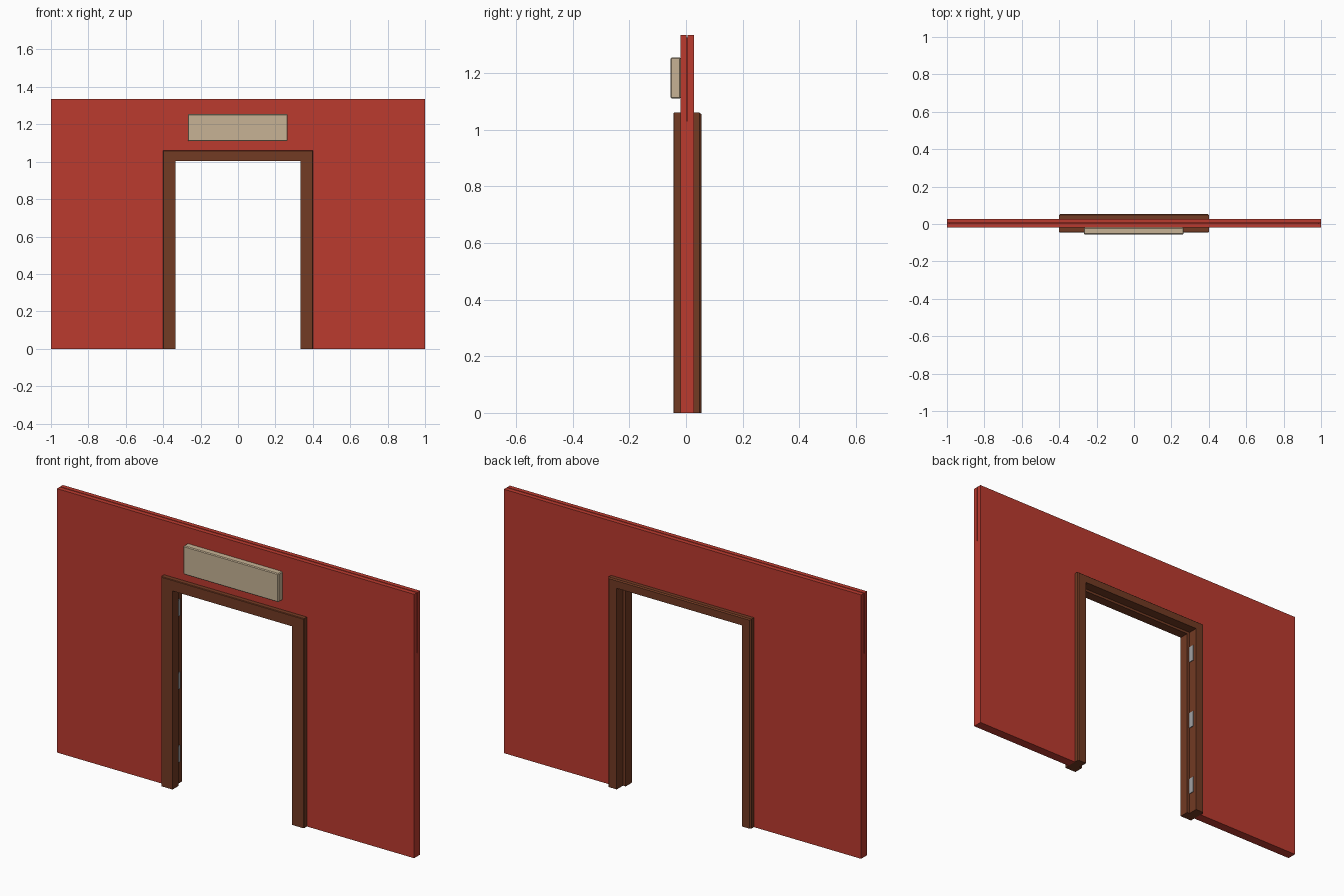
import bpy, bmesh

if "Cube" in bpy.data.objects:
    bpy.data.objects.remove(bpy.data.objects["Cube"])


def material(name, rgb):
    m = bpy.data.materials.new(name)
    m.diffuse_color = (*rgb, 1)
    m.use_nodes = True
    m.node_tree.nodes["Principled BSDF"].inputs["Base Color"].default_value = m.diffuse_color
    return m


RED = material("red wall", (0.50, 0.043, 0.028))
BROWN = material("brown wood", (0.17, 0.043, 0.017))
TAN = material("tan sign", (0.57, 0.45, 0.30))
GREY = material("grey metal", (0.36, 0.36, 0.37))


def finish(bm, name, mat):
    bmesh.ops.recalc_face_normals(bm, faces=bm.faces[:])
    me = bpy.data.meshes.new(name)
    bm.to_mesh(me)
    bm.free()
    ob = bpy.data.objects.new(name, me)
    me.materials.append(mat)
    bpy.context.collection.objects.link(ob)
    return ob


def box(name, mat, x, y, z, bevel=0):
    bm = bmesh.new()
    bmesh.ops.create_cube(bm, size=1)
    for v in bm.verts:
        v.co = [lo + (c + 0.5) * (hi - lo) for c, (lo, hi) in zip(v.co, (x, y, z))]
    if bevel:
        bmesh.ops.bevel(bm, geom=bm.edges[:], offset=bevel, segments=1, affect='EDGES')
    return finish(bm, name, mat)


H, OX, OZ = 1.335, 0.40, 1.06   # wall height, frame outer half width and height


def wall_skin(name, y0, y1):
    # wall outline around the doorway, given thickness
    outline = [(-1, 0), (-OX, 0), (-OX, OZ), (OX, OZ), (OX, 0), (1, 0), (1, H), (-1, H)]
    bm = bmesh.new()
    face = bm.faces.new([bm.verts.new((x, y0, z)) for x, z in outline])
    ext = bmesh.ops.extrude_face_region(bm, geom=[face])
    for v in ext["geom"]:
        if isinstance(v, bmesh.types.BMVert):
            v.co.y = y1
    finish(bm, name, RED)


# two wall skins with a recessed core that leaves a fine groove near the top
wall_skin("wall_front", -0.020, 0.002)
wall_skin("wall_back", 0.006, 0.028)
box("wall_core_left", RED, (-1, -OX), (0.002, 0.006), (0, 1.03))
box("wall_core_right", RED, (OX, 1), (0.002, 0.006), (0, 1.03))
box("wall_core_header", RED, (-0.99, 0.99), (0.002, 0.006), (1.03, H - 0.01))

# door frame: rebated profile (inward offset, y) swept up, across and down
profile = [(0.003, -0.045), (0.065, -0.045), (0.065, 0.004), (0.050, 0.004),
           (0.050, 0.054), (0.006, 0.054), (0, 0.048), (0, -0.042)]
bm = bmesh.new()
rings = []
for side, top in ((-1, 0), (-1, 1), (1, 1), (1, 0)):
    rings.append([bm.verts.new((side * (OX - d), y, top * (OZ - d * 0.85)))
                  for d, y in profile])
n = len(profile)
for a, b in zip(rings, rings[1:]):
    for i in range(n):
        j = (i + 1) % n
        bm.faces.new((a[i], a[j], b[j], b[i]))
bm.faces.new(rings[0])
bm.faces.new(rings[-1])
finish(bm, "door_frame", BROWN)

# hinge plates in the left rebate
for i, z in enumerate((0.15, 0.52, 0.89)):
    box(f"hinge_{i + 1}", GREY, (-0.352, -0.346), (0.006, 0.034), (z - 0.042, z + 0.042))

# sign panel above the doorway
box("sign_panel", TAN, (-0.268, 0.265), (-0.055, -0.019), (1.11, 1.255), 0.004)
